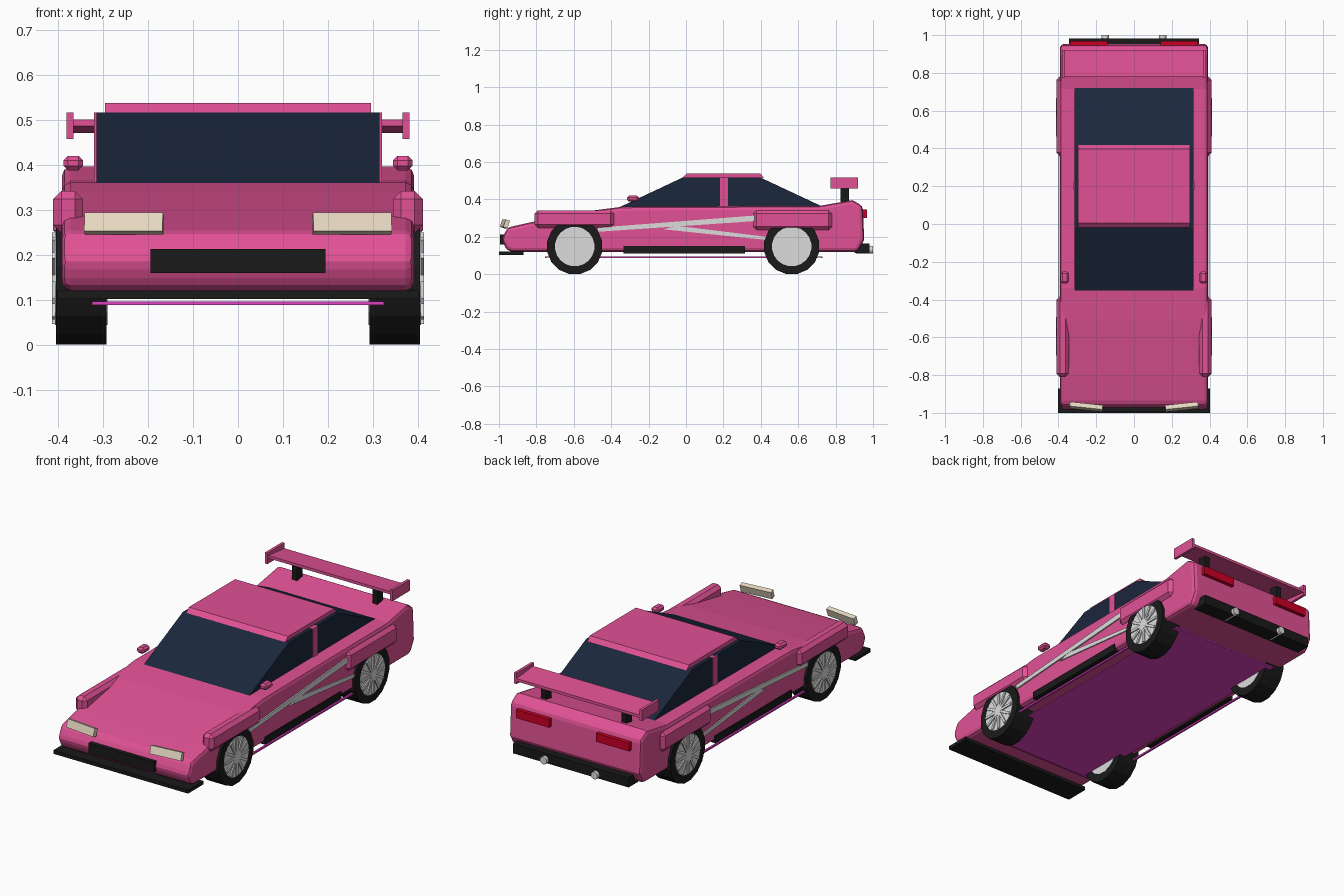
import bpy, bmesh, math
from mathutils import Matrix

cube = bpy.data.objects.get("Cube")
if cube:
    bpy.data.objects.remove(cube, do_unlink=True)


def material(name, rgb):
    m = bpy.data.materials.new(name)
    m.use_nodes = True
    m.diffuse_color = (*rgb, 1)
    m.node_tree.nodes["Principled BSDF"].inputs["Base Color"].default_value = (*rgb, 1)
    return m


PINK = material("pink paint", (0.75, 0.083, 0.3))
GLASS = material("navy glass", (0.011, 0.02, 0.046))
BLACK = material("black trim", (0.01, 0.01, 0.01))
RUBBER = material("tyre rubber", (0.01, 0.01, 0.01))
SILVER = material("silver", (0.72, 0.72, 0.72))
CREAM = material("headlight cream", (0.8, 0.7, 0.54))
RED = material("tail light red", (0.6, 0.0, 0.018))
PURPLE = material("underglow purple", (0.75, 0.05, 0.55))


def finish(name, bm, mat, bevel=0, segments=1):
    bmesh.ops.recalc_face_normals(bm, faces=bm.faces)
    mesh = bpy.data.meshes.new(name)
    bm.to_mesh(mesh)
    bm.free()
    mesh.materials.append(mat)
    ob = bpy.data.objects.new(name, mesh)
    bpy.context.collection.objects.link(ob)
    if bevel:
        mod = ob.modifiers.new("bevel", 'BEVEL')
        mod.width, mod.segments = bevel, segments
        mod.limit_method = 'ANGLE'
        mod.angle_limit = math.radians(40)
    return ob


def box(name, x, y, z, mat, bevel=0, rot=(0, 0, 0)):
    """Box from three (min, max) ranges, turned about its own centre."""
    bm = bmesh.new()
    bmesh.ops.create_cube(bm, size=1)
    bmesh.ops.scale(bm, vec=[abs(r[1] - r[0]) for r in (x, y, z)], verts=bm.verts)
    ob = finish(name, bm, mat, bevel)
    ob.location = [(r[0] + r[1]) / 2 for r in (x, y, z)]
    ob.rotation_euler = rot
    return ob


def extrude(name, profile, x0, x1, mat, bevel=0, segments=1):
    """Side profile of (y, z) points swept across x."""
    bm = bmesh.new()
    face = bm.faces.new([bm.verts.new((x0, y, z)) for y, z in profile])
    new = bmesh.ops.extrude_face_region(bm, geom=[face])["geom"]
    verts = [v for v in new if isinstance(v, bmesh.types.BMVert)]
    bmesh.ops.translate(bm, vec=(x1 - x0, 0, 0), verts=verts)
    return finish(name, bm, mat, bevel, segments)


def disc(bm, radius, x0, x1, sides):
    turn = (Matrix.Translation(((x0 + x1) / 2, 0, 0)) @ Matrix.Rotation(math.pi / 2, 4, 'Y')
            @ Matrix.Rotation(math.pi / sides, 4, 'Z'))
    bmesh.ops.create_cone(bm, cap_ends=True, segments=sides, radius1=radius,
                          radius2=radius, depth=abs(x1 - x0), matrix=turn)


# Body shell and cabin
extrude("body", [(-0.93, 0.12), (-0.96, 0.13), (-0.985, 0.185), (-0.955, 0.25),
                 (-0.81, 0.282), (-0.51, 0.339), (-0.34, 0.361), (0.716, 0.366),
                 (0.89, 0.396), (0.945, 0.365), (0.953, 0.185), (0.918, 0.12)],
        -0.392, 0.392, PINK, 0.02, 2)
extrude("cabin_glass", [(-0.352, 0.36), (-0.02, 0.516), (0.40, 0.516), (0.722, 0.365)],
        -0.315, 0.315, GLASS)
extrude("roof", [(-0.022, 0.514), (0.004, 0.538), (0.398, 0.538), (0.417, 0.514)],
        -0.296, 0.296, PINK)
box("door_pillars", (-0.32, 0.32), (0.183, 0.225), (0.355, 0.516), PINK)

# Front and rear trim
box("front_splitter", (-0.402, 0.402), (-1.0, -0.87), (0.102, 0.121), BLACK)
box("front_grille", (-0.195, 0.195), (-0.995, -0.94), (0.16, 0.213), BLACK)
box("rear_bumper", (-0.345, 0.345), (0.9, 0.982), (0.113, 0.165), BLACK)

# Underglow panel with light tubes across its ends
box("underglow_panel", (-0.325, 0.325), (-0.75, 0.725), (0.09, 0.095), PURPLE)
box("front_underglow_tube", (-0.325, 0.325), (-0.755, -0.747), (0.088, 0.096), PURPLE)
box("rear_underglow_tube", (-0.325, 0.325), (0.722, 0.73), (0.088, 0.096), PURPLE)

# Rear wing, sloping down towards the back
extrude("wing_blade", [(0.78, 0.486), (0.78, 0.501), (0.92, 0.486), (0.92, 0.471)],
        -0.37, 0.37, PINK)

for side, s in (("left", 1), ("right", -1)):
    def pair(*xs):
        return [s * x for x in xs]

    # Wing supports
    box(side + "_wing_end_plate", pair(0.366, 0.381), (0.773, 0.92), (0.457, 0.516), PINK)
    box(side + "_wing_strut", pair(0.225, 0.255), (0.825, 0.872), (0.37, 0.486), BLACK)

    # Flared arches
    box(side + "_front_arch", pair(0.345, 0.411), (-0.81, -0.385), (0.248, 0.342), PINK, 0.018)
    box(side + "_rear_arch", pair(0.345, 0.411), (0.36, 0.78), (0.236, 0.342), PINK, 0.018)

    # Mirrors and lights
    box(side + "_mirror", pair(0.345, 0.388), (-0.315, -0.252), (0.388, 0.42), PINK, 0.01)
    box(side + "_headlight", pair(0.166, 0.341), (-0.98, -0.956), (0.248, 0.291),
        CREAM, 0, (math.radians(-18), 0, s * math.radians(6)))
    box(side + "_tail_light", pair(0.14, 0.338), (0.92, 0.968), (0.3, 0.345), RED)

    # Exhaust pipe
    bm = bmesh.new()
    bmesh.ops.create_cone(bm, cap_ends=True, segments=12, radius1=0.02, radius2=0.02,
                          depth=0.09, matrix=Matrix.Rotation(math.pi / 2, 4, 'X'))
    finish(side + "_exhaust", bm, SILVER).location = (s * 0.152, 0.955, 0.132)

    # Sill, light tube and painted side stripes
    box(side + "_side_skirt", pair(0.37, 0.397), (-0.335, 0.315), (0.11, 0.15), BLACK)
    box(side + "_underglow_tube", pair(0.378, 0.388), (-0.46, 0.43), (0.087, 0.096), PURPLE)
    extrude(side + "_upper_stripe", [(-0.47, 0.227), (-0.47, 0.249), (0.37, 0.314), (0.37, 0.284)],
            s * 0.39, s * 0.399, SILVER)
    extrude(side + "_lower_stripe", [(-0.12, 0.24), (-0.05, 0.259), (0.43, 0.2), (0.43, 0.183)],
            s * 0.39, s * 0.398, SILVER)

    # Wheels: tyre, rim going right through it, raised spokes
    for end, y in (("front", -0.595), ("rear", 0.565)):
        bm = bmesh.new()
        disc(bm, 0.15, s * 0.292, s * 0.405, 16)
        tyre = finish(f"{side}_{end}_tyre", bm, RUBBER)
        bm = bmesh.new()
        disc(bm, 0.106, s * 0.29, s * 0.407, 20)
        for i in range(12):
            spoke = (Matrix.Rotation(i * math.tau / 12, 4, 'X')
                     @ Matrix.Translation((s * 0.407, 0, 0.058))
                     @ Matrix.Diagonal((0.013, 0.014, 0.088, 1)))
            bmesh.ops.create_cube(bm, size=1, matrix=spoke)
        disc(bm, 0.025, s * 0.4, s * 0.414, 12)
        rim = finish(f"{side}_{end}_rim", bm, SILVER)
        for part in (tyre, rim):
            part.location = (0, y, 0.148)
